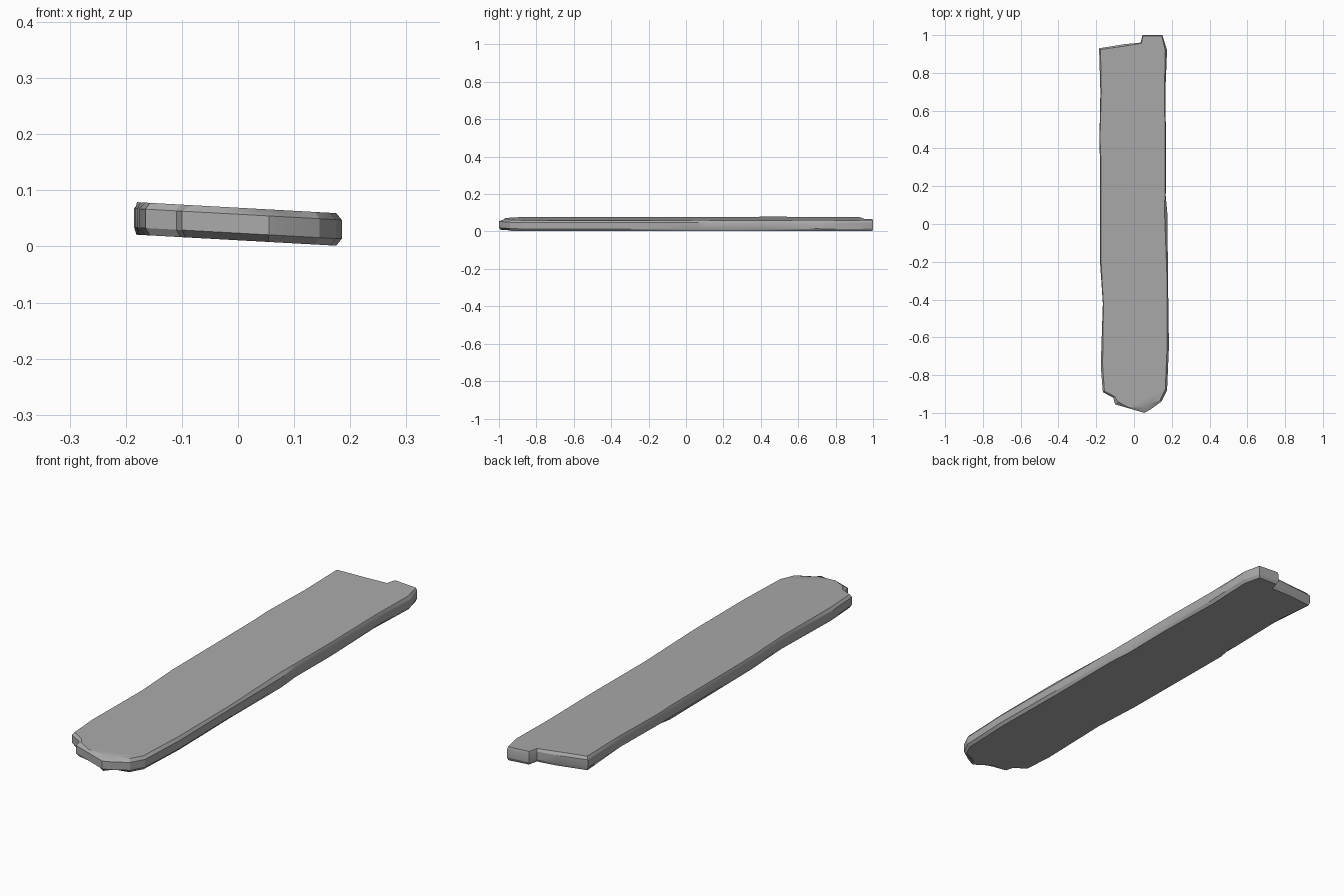
import bpy
import bmesh
from mathutils import Vector

default_cube = bpy.data.objects.get("Cube")
if default_cube:
    bpy.data.objects.remove(default_cube, do_unlink=True)

# One weathered grey wood colour
wood = bpy.data.materials.new("weathered grey")
wood.use_nodes = True
grey = (0.4, 0.4, 0.4, 1)
wood.diffuse_color = grey
wood.node_tree.nodes["Principled BSDF"].inputs["Base Color"].default_value = grey

# Worn outline: x, y, top edge wear, bottom edge wear
OUTLINE = [
    (-.165, -.89, .01, .01), (-.11, -.92, .01, .01), (-.1, -.955, .02, .01),
    (-.03, -.975, .005, .03), (.055, -1, .03, .01), (.09, -.98, .03, .03),
    (.145, -.94, .01, .01), (.175, -.88, .01, .01), (.185, -.65, .01, .01),
    (.18, -.3, .005, .01), (.177, .05, .015, .005), (.168, .15, .005, .005),
    (.17, .4, .005, .005), (.166, .7, .005, .01), (.175, .92, .01, .01),
    (.15, 1, .005, .005), (.045, 1, .005, .01), (.035, .96, .005, .01),
    (-.05, .952, .01, .005), (-.185, .93, .01, .005), (-.178, .7, .005, .025),
    (-.183, .45, .003, .025), (-.181, .36, .005, .005), (-.18, -.2, .006, .01),
    (-.165, -.42, .003, .008), (-.176, -.75, .01, .01),
]
THICKNESS = .058


def floor_height(x):
    """Underside of the slightly tilted board."""
    return .011 - .055 * x


def worn_point(i, wear):
    """Outline point moved inward along its corner normal."""
    here = Vector(OUTLINE[i][:2])
    before = Vector(OUTLINE[i - 1][:2])
    after = Vector(OUTLINE[(i + 1) % len(OUTLINE)][:2])
    along = (here - before).normalized() + (after - here).normalized()
    return here + Vector((-along.y, along.x)).normalized() * wear


def make_ring(bm, level, wear_column=None):
    ring = []
    for i, row in enumerate(OUTLINE):
        p = worn_point(i, row[wear_column] if wear_column else 0)
        ring.append(bm.verts.new((p.x, p.y, floor_height(p.x) + THICKNESS * level)))
    return ring


# Board: four stacked rings, with the outer two worn inward
bm = bmesh.new()
rings = [make_ring(bm, 0, 3), make_ring(bm, .22), make_ring(bm, .8), make_ring(bm, 1, 2)]
for low, high in zip(rings, rings[1:]):
    for i in range(len(low)):
        j = (i + 1) % len(low)
        bm.faces.new((low[i], low[j], high[j], high[i]))
bm.faces.new(rings[0][::-1])
bm.faces.new(rings[-1])
bmesh.ops.recalc_face_normals(bm, faces=bm.faces)

mesh = bpy.data.meshes.new("plank")
bm.to_mesh(mesh)
bm.free()
mesh.materials.append(wood)
plank = bpy.data.objects.new("plank", mesh)
bpy.context.collection.objects.link(plank)

# Soften the long sides while keeping the broken edges crisp
bpy.context.view_layer.objects.active = plank
plank.select_set(True)
bpy.ops.object.shade_smooth_by_angle(angle=.4)
